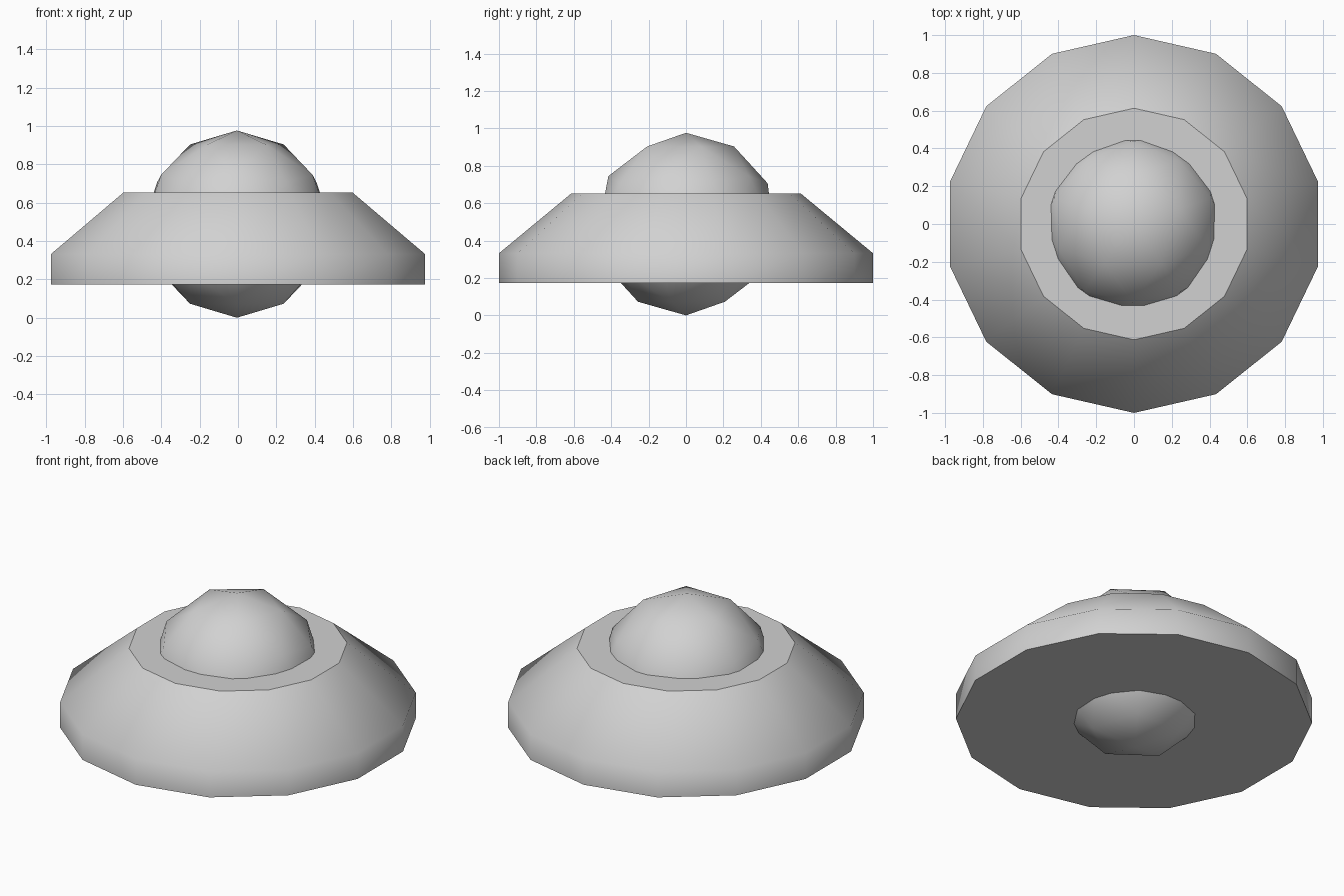
import bpy
import bmesh
import math

SIDES = 14
# Radius and height of each ring, bottom to top
PROFILE = [(1.0, 0.172), (1.0, 0.332), (0.613, 0.652)]

cube = bpy.data.objects.get("Cube")
if cube:
    bpy.data.objects.remove(cube, do_unlink=True)

grey = bpy.data.materials.new("plain_grey")
grey.use_nodes = True
colour = (0.64, 0.64, 0.64, 1)
grey.diffuse_color = colour
grey.node_tree.nodes["Principled BSDF"].inputs["Base Color"].default_value = colour

# Saucer hull: lofted rings with a vertex on the y axis, closed by flat caps
bm = bmesh.new()
rings = []
for radius, z in PROFILE:
    angles = [math.pi / 2 + math.tau * i / SIDES for i in range(SIDES)]
    rings.append([bm.verts.new((radius * math.cos(a), radius * math.sin(a), z)) for a in angles])
for low, high in zip(rings, rings[1:]):
    for i in range(SIDES):
        j = (i + 1) % SIDES
        bm.faces.new((low[i], low[j], high[j], high[i])).smooth = True
caps = [bm.faces.new(rings[0][::-1]), bm.faces.new(rings[-1])]
for cap in caps:
    for edge in cap.edges:
        edge.smooth = False
mesh = bpy.data.meshes.new("saucer_hull")
bm.to_mesh(mesh)
bm.free()
mesh.materials.append(grey)
hull = bpy.data.objects.new("saucer_hull", mesh)
bpy.context.collection.objects.link(hull)

# Cockpit sphere: passes through the hull, showing as dome and belly
bpy.ops.mesh.primitive_ico_sphere_add(subdivisions=2, radius=0.488, location=(-0.006, 0, 0.488),
                                      rotation=(0, 0, math.pi / 2))
sphere = bpy.context.object
sphere.name = sphere.data.name = "cockpit_sphere"
sphere.data.materials.append(grey)
bpy.ops.object.shade_smooth()
